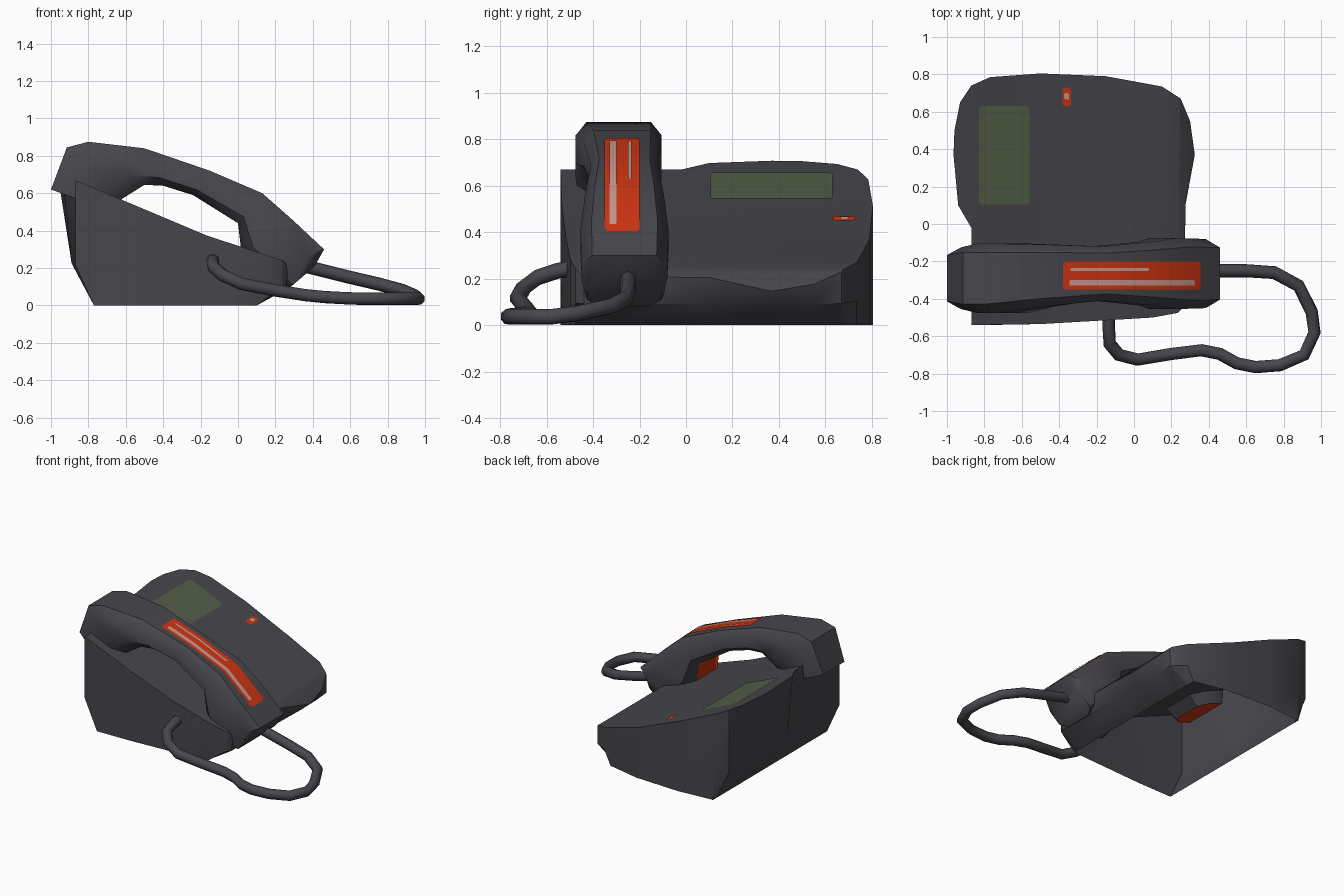
import bpy, bmesh, math

if "Cube" in bpy.data.objects:
    bpy.data.objects.remove(bpy.data.objects["Cube"])


def material(name, rgb):
    m = bpy.data.materials.new(name)
    m.diffuse_color = (*rgb, 1)
    m.use_nodes = True
    m.node_tree.nodes["Principled BSDF"].inputs["Base Color"].default_value = m.diffuse_color
    return m


DARK = material("dark grey plastic", (0.062, 0.062, 0.072))
RED = material("red", (0.62, 0.035, 0.006))
PALE = material("pale pink", (0.60, 0.32, 0.28))
GREEN = material("display green", (0.085, 0.11, 0.062))


def interp(table, x):
    # piecewise linear lookup
    for (x0, z0), (x1, z1) in zip(table, table[1:]):
        if x <= x1:
            break
    return z0 + (z1 - z0) * (x - x0) / (x1 - x0)


def finish(name, bm, mats, angle=35):
    me = bpy.data.meshes.new(name)
    bm.to_mesh(me)
    bm.free()
    ob = bpy.data.objects.new(name, me)
    bpy.context.collection.objects.link(ob)
    for m in mats:
        me.materials.append(m)
    bpy.ops.object.select_all(action='DESELECT')
    ob.select_set(True)
    bpy.context.view_layer.objects.active = ob
    bpy.ops.object.shade_smooth_by_angle(angle=math.radians(angle))
    return ob


# Base: hollow shell, sloping top cut from a plan outline, walls tucked in below
SLOPE = [(-0.97, 0.71), (-0.87, 0.67), (-0.17, 0.375), (0.24, 0.24), (0.28, 0.2), (0.33, 0.14)]
PLAN = [(-0.87, -0.54), (-0.5, -0.535), (-0.1, -0.512), (0.1, -0.5), (0.235, -0.475),
        (0.27, -0.44), (0.275, 0.1), (0.325, 0.37), (0.30, 0.55), (0.25, 0.67),
        (0.15, 0.735), (-0.15, 0.79), (-0.5, 0.805), (-0.77, 0.785), (-0.87, 0.74),
        (-0.93, 0.65), (-0.96, 0.5), (-0.965, 0.37), (-0.94, 0.1), (-0.87, -0.02)]
bm = bmesh.new()
bm.faces.new([bm.verts.new((x, y, 0)) for x, y in PLAN])
for fold in (-0.87 + 0.01, -0.17, 0.24):
    bmesh.ops.bisect_plane(bm, geom=bm.verts[:] + bm.edges[:] + bm.faces[:], dist=1e-5,
                           plane_co=(fold, 0, 0), plane_no=(1, 0, 0))
for v in bm.verts:
    v.co.z = interp(SLOPE, v.co.x)
rim = [e for e in bm.edges if e.is_boundary]
for lo, hi, z_left, z_right in ((-0.89, 0.255, 0.23, 0.085), (-0.77, 0.1, 0, 0)):
    new = bmesh.ops.extrude_edge_only(bm, edges=rim)["geom"]
    for v in [g for g in new if isinstance(g, bmesh.types.BMVert)]:
        t = (v.co.x + 0.97) / 1.3
        v.co.x = min(max(v.co.x, lo), hi)
        v.co.z = z_left + (z_right - z_left) * t
    rim = [g for g in new if isinstance(g, bmesh.types.BMEdge)]
bmesh.ops.recalc_face_normals(bm, faces=bm.faces[:])
top = max(bm.faces, key=lambda f: f.calc_area() * abs(f.normal.z))
if top.normal.z < 0:
    bmesh.ops.reverse_faces(bm, faces=bm.faces[:])
finish("base", bm, [DARK])

# Handset: eight-sided loft; station = outer x,z, inner x,z, y centre, half width
STATIONS = [(-1.0, 0.62, -0.70, 0.51, -0.29, 0.165), (-0.915, 0.845, -0.62, 0.57, -0.29, 0.185),
            (-0.8, 0.875, -0.5, 0.645, -0.29, 0.185), (-0.5, 0.84, -0.4, 0.64, -0.275, 0.165),
            (-0.15, 0.72, -0.24, 0.59, -0.265, 0.145), (0.13, 0.60, 0.0, 0.44, -0.265, 0.17),
            (0.30, 0.45, 0.02, 0.27, -0.265, 0.19), (0.46, 0.30, 0.15, 0.15, -0.265, 0.185),
            (0.41, 0.21, 0.26, 0.08, -0.265, 0.16)]
SECTION = [(-0.65, 0), (0.65, 0), (1, 0.22), (1, 0.75), (0.75, 1), (-0.75, 1), (-1, 0.75), (-1, 0.22)]
bm = bmesh.new()
rings = []
for ox, oz, ix, iz, yc, w in STATIONS:
    rings.append([bm.verts.new((ix + (ox - ix) * t, yc + s * w, iz + (oz - iz) * t)) for s, t in SECTION])
for k, (a, b) in enumerate(zip(rings, rings[1:])):
    for i in range(8):
        j = (i + 1) % 8
        f = bm.faces.new((a[i], a[j], b[j], b[i]))
        f.material_index = 1 if i == 0 and k in (5, 6) else 0   # red mouthpiece grille
ear = bm.faces.new(rings[0])
bm.faces.new(rings[-1])
# red earpiece disc inset in the end cap
bmesh.ops.inset_individual(bm, faces=[ear], thickness=0.035)
ear.material_index = 1
bmesh.ops.recalc_face_normals(bm, faces=bm.faces[:])
finish("handset", bm, [DARK, RED], 42)


# Thin plates that follow a sloped surface, with clipped corners
def plate(name, x0, x1, y0, y1, table, lift, mat, clip=0.012):
    xs = sorted({x0, x0 + clip, x1 - clip, x1} | {p[0] for p in table if x0 < p[0] < x1})
    bm = bmesh.new()
    prev = None
    for x in xs:
        c = clip if x in (x0, x1) else 0
        row = [bm.verts.new((x, y, interp(table, x) + lift)) for y in (y0 + c, y1 - c)]
        if prev:
            bm.faces.new((prev[0], row[0], row[1], prev[1]))
        prev = row
    finish(name, bm, [mat])


BACK = [(s[0], s[1]) for s in STATIONS[2:8]]
plate("handset_label", -0.38, 0.355, -0.35, -0.2, BACK, 0.006, RED)
plate("label_stripe_wide", -0.345, 0.325, -0.33, -0.3, BACK, 0.009, PALE, 0.004)
plate("label_stripe_narrow", -0.34, 0.08, -0.25, -0.235, BACK, 0.009, PALE, 0.004)
plate("display", -0.83, -0.56, 0.105, 0.63, SLOPE, 0.005, GREEN)
plate("indicator_light", -0.383, -0.338, 0.63, 0.73, SLOPE, 0.005, RED)
plate("indicator_glint", -0.373, -0.348, 0.665, 0.7, SLOPE, 0.008, PALE, 0.005)

# Cord from mouthpiece, round on the table, into the front of the base
CORD = [(0.36, -0.25, 0.21), (0.6, -0.25, 0.15), (0.75, -0.26, 0.115), (0.88, -0.33, 0.08),
        (0.95, -0.47, 0.05), (0.965, -0.58, 0.036), (0.91, -0.70, 0.036), (0.78, -0.755, 0.036),
        (0.65, -0.765, 0.036), (0.55, -0.745, 0.04), (0.46, -0.695, 0.045), (0.36, -0.675, 0.055),
        (0.2, -0.695, 0.08), (0.02, -0.725, 0.115), (-0.08, -0.70, 0.16), (-0.13, -0.64, 0.205),
        (-0.135, -0.55, 0.235), (-0.135, -0.47, 0.245)]
cu = bpy.data.curves.new("cord", 'CURVE')
cu.dimensions = '3D'
cu.bevel_depth = 0.035
cu.bevel_resolution = 2
cu.use_fill_caps = True
sp = cu.splines.new('POLY')
sp.points.add(len(CORD) - 1)
for p, c in zip(sp.points, CORD):
    p.co = (*c, 1)
cu.materials.append(DARK)
bpy.context.collection.objects.link(bpy.data.objects.new("cord", cu))
